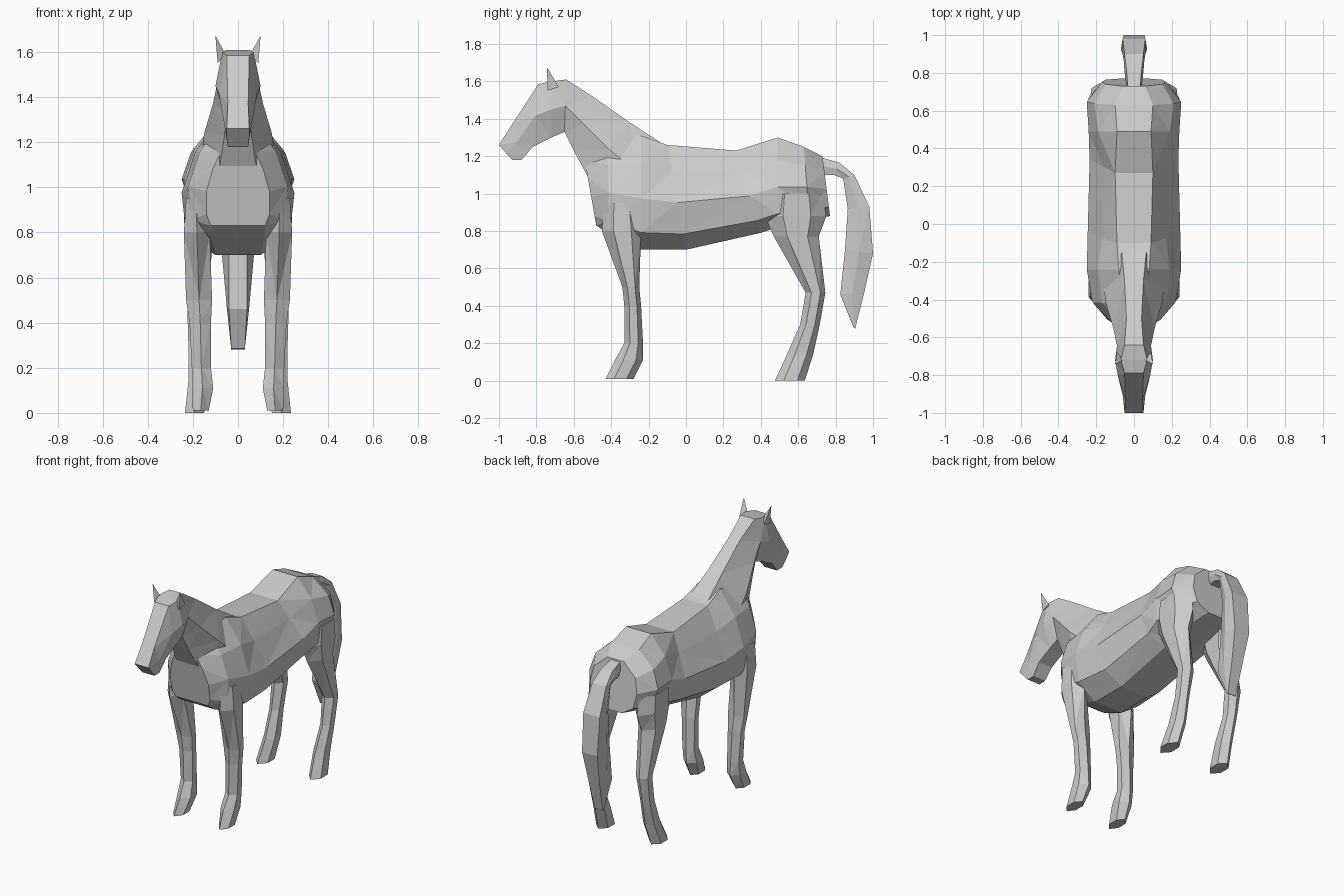
import bpy
import bmesh

cube = bpy.data.objects.get("Cube")
if cube:
    bpy.data.objects.remove(cube, do_unlink=True)

coat = bpy.data.materials.new("grey_coat")
coat.use_nodes = True
GREY = (0.6, 0.6, 0.6, 1)
coat.diffuse_color = GREY
coat.node_tree.nodes["Principled BSDF"].inputs["Base Color"].default_value = GREY


def loft(name, rings, mirrored=False):
    """Skin closed rings of points, cap both ends and shade flat."""
    bm = bmesh.new()
    loops = [[bm.verts.new(point) for point in ring] for ring in rings]
    for first, second in zip(loops, loops[1:]):
        for i in range(len(first)):
            j = (i + 1) % len(first)
            bm.faces.new((first[i], first[j], second[j], second[i]))
    bm.faces.new(loops[0])
    bm.faces.new(loops[-1])
    bmesh.ops.triangulate(bm, faces=[f for f in bm.faces if len(f.verts) == 4])
    bmesh.ops.recalc_face_normals(bm, faces=bm.faces)
    mesh = bpy.data.meshes.new(name)
    bm.to_mesh(mesh)
    bm.free()
    mesh.materials.append(coat)
    obj = bpy.data.objects.new(name, mesh)
    bpy.context.collection.objects.link(obj)
    if mirrored:
        obj.modifiers.new("other_side", "MIRROR")
    return obj


def slice_ring(top, bottom, widths, steps):
    """Symmetric ring from a top to a bottom (y, z) with half widths between."""
    half = []
    for width, step in zip(widths, steps):
        y = top[0] + (bottom[0] - top[0]) * step
        z = top[1] + (bottom[1] - top[1]) * step
        half.append((width, y, z))
    return half + [(-x, y, z) for x, y, z in reversed(half)]


def leg_ring(z, front, back, inner, outer):
    """Six sided level ring with a ridge at the front and the back."""
    middle = (inner + outer) / 2
    depth = back - front
    near, far = front + depth * 0.3, back - depth * 0.25
    return [(middle, front, z), (outer, near, z), (outer, far, z),
            (middle, back, z), (inner, far, z), (inner, near, z)]


# Barrel, from chest to rump
BODY_STEPS = (0, 0.25, 0.55, 0.85, 1)
body = [
    ((-.54, 1.17), (-.48, .83), (.07, .11, .14, .14, .12)),
    ((-.42, 1.28), (-.41, .78), (.08, .17, .22, .21, .12)),
    ((-.24, 1.31), (-.24, .70), (.08, .19, .25, .23, .1)),
    ((-.1, 1.26), (0, .70), (.09, .17, .245, .21, .1)),
    ((.27, 1.23), (.4, .79), (.1, .16, .235, .21, .1)),
    ((.49, 1.3), (.49, .82), (.09, .19, .24, .23, .1)),
    ((.63, 1.25), (.66, .86), (.1, .21, .25, .21, .09)),
    ((.73, 1.2), (.77, .88), (.06, .15, .17, .15, .07)),
]
loft("body", [slice_ring(*part, BODY_STEPS) for part in body])

# Neck, with a narrow crest
NECK_STEPS = (0, 0.5, 1)
neck = [
    ((-.1, 1.25), (-.4, .95), (.07, .17, .12)),
    ((-.3, 1.38), (-.53, 1.1), (.05, .15, .08)),
    ((-.5, 1.52), (-.6, 1.23), (.04, .11, .06)),
    ((-.64, 1.61), (-.65, 1.33), (.05, .09, .05)),
]
loft("neck", [slice_ring(*part, NECK_STEPS) for part in neck])

# Head, from poll to muzzle
head = [
    ((-.64, 1.61), (-.65, 1.33), (.05, .09, .05)),
    ((-.72, 1.6), (-.72, 1.3), (.07, .1, .05)),
    ((-.79, 1.585), (-.82, 1.25), (.05, .085, .05)),
    ((-.93, 1.37), (-.88, 1.18), (.045, .06, .045)),
    ((-1, 1.26), (-.93, 1.18), (.05, .05, .045)),
]
loft("head", [slice_ring(*part, NECK_STEPS) for part in head])

# Ears
ear_base = [(.055, -.72, 1.59), (.09, -.74, 1.55), (.09, -.68, 1.57)]
ear_tip = [(.098, -.742, 1.67), (.1, -.743, 1.67), (.1, -.74, 1.67)]
loft("ears", [ear_base, ear_tip], mirrored=True)

# Front legs: height, front, back, inner side, outer side
front_leg = [
    (.95, -.44, -.26, .14, .23),
    (.8, -.45, -.24, .125, .24),
    (.5, -.34, -.25, .115, .23),
    (.4, -.33, -.24, .12, .215),
    (.2, -.33, -.23, .12, .205),
    (.11, -.38, -.23, .11, .205),
    (.01, -.43, -.28, .13, .2),
]
loft("front_legs", [leg_ring(*part) for part in front_leg], mirrored=True)

# Hind legs
hind_leg = [
    (1, .44, .73, .1, .24),
    (.88, .42, .75, .1, .24),
    (.77, .47, .71, .11, .235),
    (.47, .64, .745, .14, .225),
    (.3, .61, .715, .15, .22),
    (.14, .54, .68, .14, .22),
    (0, .475, .635, .15, .235),
]
loft("hind_legs", [leg_ring(*part) for part in hind_leg], mirrored=True)

# Tail, arching out and hanging down
tail = [
    ((.7, 1.2), (.74, 1.1), (.03, .04, .03)),
    ((.82, 1.165), (.79, 1.1), (.04, .05, .04)),
    ((.9, 1.1), (.84, 1.08), (.05, .055, .04)),
    ((.98, .93), (.865, .92), (.06, .065, .04)),
    ((1, .68), (.85, .7), (.055, .07, .04)),
    ((.955, .48), (.825, .46), (.04, .05, .04)),
    ((.905, .28), (.895, .285), (.03, .03, .03)),
]
loft("tail", [slice_ring(*part, NECK_STEPS) for part in tail])
